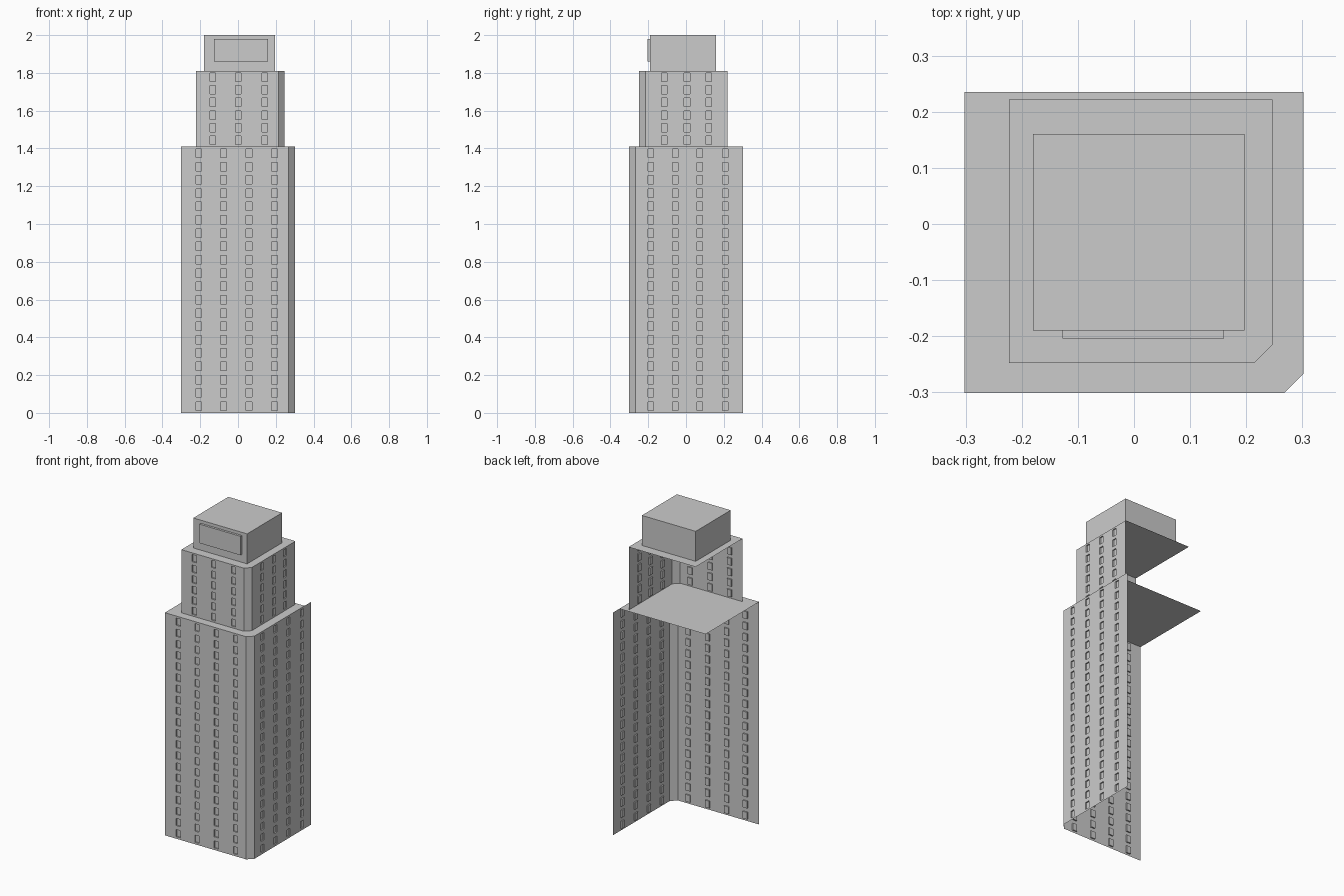
import bpy, bmesh
from mathutils import Vector

if "Cube" in bpy.data.objects:
    bpy.data.objects.remove(bpy.data.objects["Cube"])


def finish(name, bm):
    mesh = bpy.data.meshes.new(name)
    bm.to_mesh(mesh)
    bm.free()
    ob = bpy.data.objects.new(name, mesh)
    bpy.context.collection.objects.link(ob)
    return ob


def breaks(start, length, centres, size):
    """Grid lines along one direction, with a gap of the given size at each centre."""
    out = [start]
    for c in centres:
        out += [c - size / 2, c + size / 2]
    return out + [start + length]


def wall(name, a, b, z0, z1, cols, rows, win=(0.03, 0.045), depth=0.008):
    """Open sheet from a to b in plan, with a grid of shallow recessed windows."""
    bm = bmesh.new()
    a, b = Vector((*a, 0)), Vector((*b, 0))
    length, d = (b - a).length, (b - a).normalized()
    pitch = (z1 - z0) / rows
    us = breaks(0, length, cols, win[0])
    vs = breaks(z0, z1 - z0, [z0 + pitch * (i + 0.5) for i in range(rows)], win[1])
    grid = [[bm.verts.new(a + d * u + Vector((0, 0, v))) for u in us] for v in vs]
    windows = []
    for j in range(len(vs) - 1):
        for i in range(len(us) - 1):
            f = bm.faces.new((grid[j][i], grid[j][i + 1], grid[j + 1][i + 1], grid[j + 1][i]))
            if i % 2 and j % 2:
                windows.append(f)
    bm.normal_update()
    if windows:
        bmesh.ops.inset_individual(bm, faces=windows, thickness=0, depth=-depth)
    return finish(name, bm)


def tier(name, x0, x1, y0, y_wall, y_roof, z0, z1, cut, fcols, rcols, rows):
    # Front wall, chamfered corner and right wall; the back and left stay open
    wall(name + "_front_wall", (x0, y0), (x1 - cut, y0), z0, z1, fcols, rows)
    bm = bmesh.new()
    bm.faces.new([bm.verts.new(p) for p in (
        (x1 - cut, y0, z0), (x1, y0 + cut, z0), (x1, y0 + cut, z1), (x1 - cut, y0, z1))])
    finish(name + "_corner", bm)
    wall(name + "_right_wall", (x1, y0 + cut), (x1, y_wall), z0, z1, rcols, rows)
    # Flat roof
    bm = bmesh.new()
    bm.faces.new([bm.verts.new((x, y, z1)) for x, y in (
        (x0, y0), (x1 - cut, y0), (x1, y0 + cut), (x1, y_roof), (x0, y_roof))])
    finish(name + "_roof", bm)


def box(name, lo, hi):
    bm = bmesh.new()
    bmesh.ops.create_cube(bm, size=1)
    for v in bm.verts:
        v.co = [(l + h) / 2 + c * (h - l) for l, h, c in zip(lo, hi, v.co)]
    finish(name, bm)


# Lower and middle tower sections
tier("lower_tower", -0.302, 0.302, -0.301, 0.301, 0.235, 0, 1.41, 0.034,
     [0.095, 0.225, 0.36, 0.495], [0.08, 0.21, 0.34, 0.475], 20)
tier("middle_tower", -0.223, 0.247, -0.248, 0.22, 0.222, 1.41, 1.81, 0.033,
     [0.09, 0.225, 0.365], [0.1, 0.22, 0.335], 6)

# Rooftop block and its blank front panel
box("rooftop_block", (-0.18, -0.19, 1.81), (0.197, 0.16, 2.0))
box("front_panel", (-0.127, -0.204, 1.86), (0.16, -0.19, 1.98))
